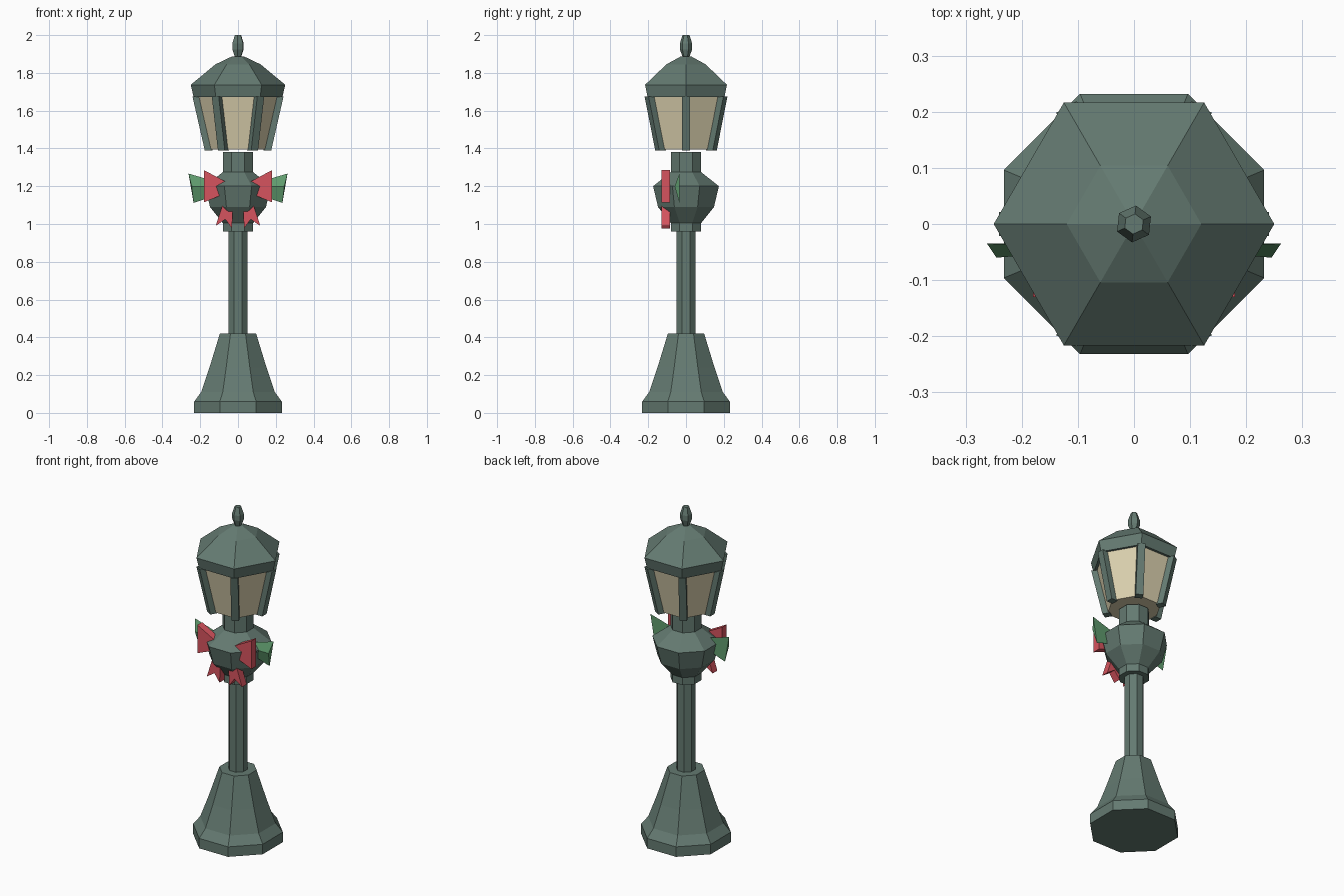
import bpy
import bmesh
from math import cos, sin, pi, radians
from mathutils import Matrix

if "Cube" in bpy.data.objects:
    bpy.data.objects.remove(bpy.data.objects["Cube"])


def material(name, srgb):
    linear = [(c / 255 / 12.92) if c < 11 else ((c / 255 + 0.055) / 1.055) ** 2.4 for c in srgb]
    mat = bpy.data.materials.new(name)
    mat.use_nodes = True
    mat.diffuse_color = (*linear, 1)
    mat.node_tree.nodes["Principled BSDF"].inputs["Base Color"].default_value = (*linear, 1)
    return mat


IRON = material("grey green iron", (100, 122, 113))
GLASS = material("warm glass", (220, 209, 175))
RED = material("red ribbon", (214, 84, 94))
LEAF = material("leaf green", (96, 156, 110))


def finish(bm, name, mat):
    bmesh.ops.recalc_face_normals(bm, faces=bm.faces[:])
    mesh = bpy.data.meshes.new(name)
    bm.to_mesh(mesh)
    bm.free()
    mesh.materials.append(mat)
    obj = bpy.data.objects.new(name, mesh)
    bpy.context.collection.objects.link(obj)
    return obj


def loft(name, loops, mat):
    """Skin a stack of equal-length loops and cap both ends."""
    bm = bmesh.new()
    rings = [[bm.verts.new(p) for p in loop] for loop in loops]
    n = len(rings[0])
    for low, high in zip(rings, rings[1:]):
        for i in range(n):
            j = (i + 1) % n
            bm.faces.new((low[i], low[j], high[j], high[i]))
    bm.faces.new(rings[0][::-1])
    bm.faces.new(rings[-1])
    return finish(bm, name, mat)


def turned(name, sides, profile, mat, turn=0.0):
    """Stack of regular polygons given as (corner radius, height)."""
    angles = [turn + 2 * pi * i / sides for i in range(sides)]
    return loft(name, [[(r * cos(a), r * sin(a), z) for a in angles] for r, z in profile], mat)


def octagonal(name, profile, mat):
    """Eight-sided part whose profile is measured to the flats."""
    return turned(name, 8, [(r / cos(pi / 8), z) for r, z in profile], mat, pi / 8)


def plate(name, outline, side, y_front, y_back, mat):
    """Extruded x-z outline, mirrored by side."""
    return loft(name, [[(side * x, y, z) for x, z in outline] for y in (y_front, y_back)], mat)


# Post: flared foot, shaft, collar, bulb and neck
octagonal("base", [(0.232, 0), (0.232, 0.06), (0.195, 0.11), (0.151, 0.24), (0.096, 0.42)], IRON)
octagonal("shaft", [(0.05, 0.4), (0.05, 0.98)], IRON)
octagonal("collar", [(0.08, 0.96), (0.08, 1.01)], IRON)
octagonal("bulb", [(0.08, 1.005), (0.148, 1.09), (0.174, 1.2), (0.08, 1.275)], IRON)
octagonal("neck", [(0.08, 1.26), (0.08, 1.38)], IRON)

# Lantern: glass body, roof and finial
turned("lantern_glass", 6, [(0.155, 1.395), (0.219, 1.675)], GLASS)
turned("roof", 6, [(0.235, 1.672), (0.25, 1.737), (0.12, 1.845), (0.03, 1.888)], IRON)
turned("finial", 6, [(0.016, 1.88), (0.033, 1.925), (0.033, 1.955), (0.018, 2.0)], IRON, radians(24))

# Six leaning corner bars
for k in range(6):
    loops = [[(r + d, w, z) for d, w in ((0, -0.021), (0, 0.021), (-0.042, 0.021), (-0.042, -0.021))]
             for r, z in ((0.176, 1.39), (0.241, 1.675))]
    bar = loft("corner_bar", loops, IRON)
    bar.data.transform(Matrix.Rotation(k * pi / 3, 4, "Z"))

# Bow loops, ribbon tails and folded leaves on both sides
loop_outline = [(0.01, 1.195), (0.18, 1.285), (0.18, 1.115), (0.01, 1.185)]
tail_outline = [(0.05, 1.17), (0.085, 1.09), (0.118, 0.99), (0.067, 1.025), (0.032, 0.977), (0.028, 1.07), (0.02, 1.17)]
for side, word in ((1, "left"), (-1, "right")):
    plate("bow_loop_" + word, loop_outline, side, -0.13, -0.085, RED)
    plate("ribbon_tail_" + word, tail_outline, side, -0.13, -0.085, RED)
    bm = bmesh.new()
    root, tip, low, ridge = [bm.verts.new((side * x, y, z)) for x, y, z in (
        (0, -0.04, 1.19), (0.262, -0.035, 1.267), (0.235, -0.035, 1.112), (0.245, -0.06, 1.2))]
    for tri in ((root, tip, ridge), (root, ridge, low), (tip, low, ridge), (root, low, tip)):
        bm.faces.new(tri)
    finish(bm, "leaf_" + word, LEAF)
